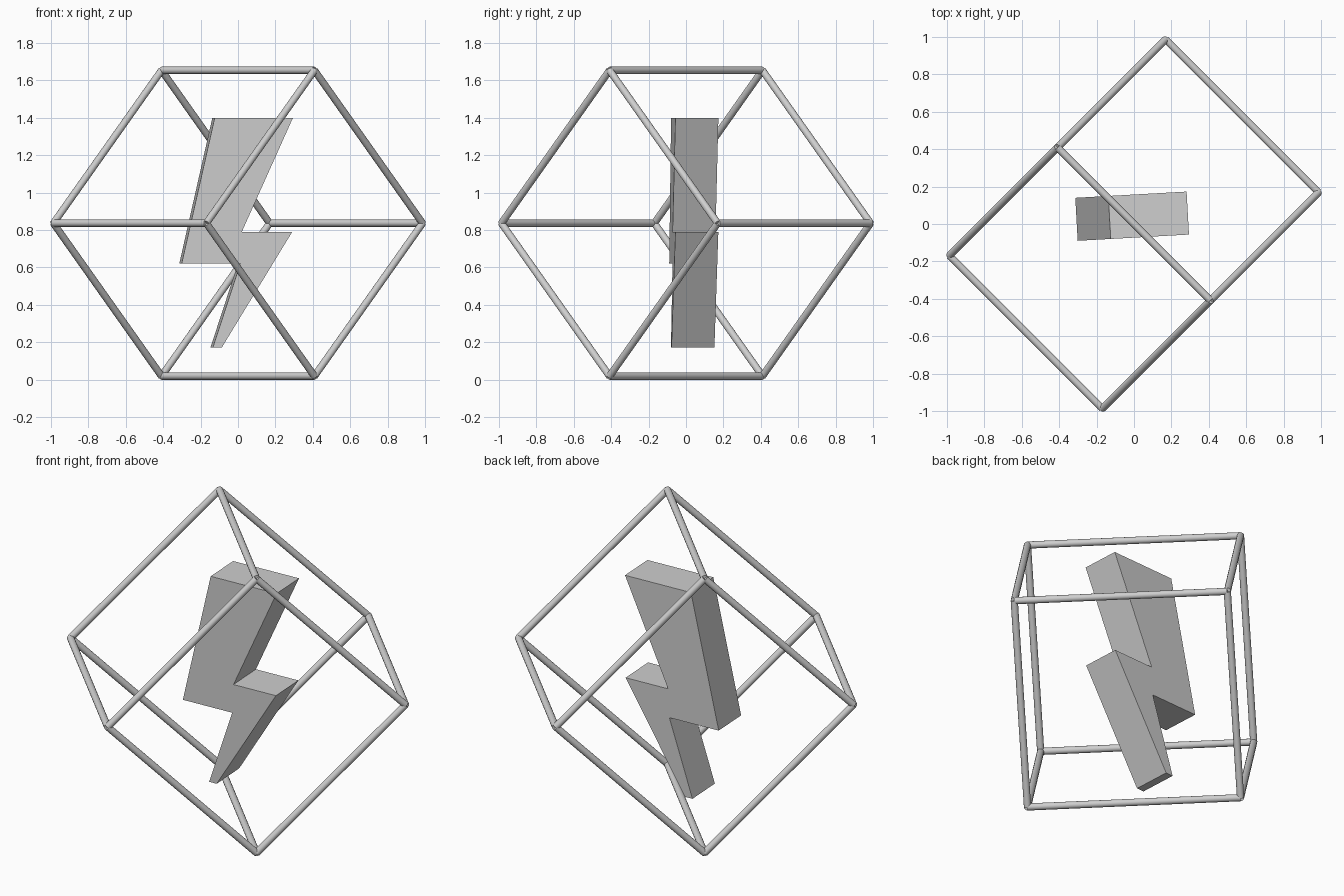
import bpy, bmesh, math
from mathutils import Vector, Matrix

cube = bpy.data.objects.get("Cube")
if cube:
    bpy.data.objects.remove(cube, do_unlink=True)

# One grey for everything
grey = bpy.data.materials.new("light grey")
grey.use_nodes = True
colour = (0.62, 0.62, 0.62, 1)
grey.diffuse_color = colour
grey.node_tree.nodes["Principled BSDF"].inputs["Base Color"].default_value = colour


def make_object(name, bm):
    bmesh.ops.recalc_face_normals(bm, faces=bm.faces)
    mesh = bpy.data.meshes.new(name)
    bm.to_mesh(mesh)
    bm.free()
    mesh.materials.append(grey)
    obj = bpy.data.objects.new(name, mesh)
    bpy.context.collection.objects.link(obj)
    return obj


# Frame: twelve round bars along the edges of a cube balanced on one edge
HALF, RADIUS, MID_Z = 0.578, 0.0195, 0.836
axis_u = Vector((1, -1, 0)).normalized()
axis_v = Vector((1, 1, 0)).normalized()
up = Vector((0, 0, 1))
axes = [axis_u, (axis_v + up).normalized(), (axis_v - up).normalized()]

for i, along in enumerate(axes):
    side_a, side_b = axes[(i + 1) % 3], axes[(i + 2) % 3]
    for j, (sa, sb) in enumerate([(-1, -1), (-1, 1), (1, -1), (1, 1)]):
        bm = bmesh.new()
        centre = up * MID_Z + (side_a * sa + side_b * sb) * HALF
        turn = up.rotation_difference(along).to_matrix().to_4x4()
        bmesh.ops.create_cone(bm, cap_ends=True, segments=16, radius1=RADIUS,
                              radius2=RADIUS, depth=2 * HALF,
                              matrix=Matrix.Translation(centre) @ turn)
        bar = make_object(f"frame_bar_{i * 4 + j + 1}", bm)
        bpy.ops.object.select_all(action='DESELECT')
        bar.select_set(True)
        bpy.context.view_layer.objects.active = bar
        bpy.ops.object.shade_smooth_by_angle(angle=math.radians(35))

# Lightning bolt: flat outline pushed back along y, turned slightly
outline = [(-0.125, 1.40), (-0.302, 0.62), (0.012, 0.62), (-0.135, 0.172),
           (-0.087, 0.172), (0.29, 0.79), (0.02, 0.79), (0.294, 1.40)]
DEPTH = 0.23
bm = bmesh.new()
face = bm.faces.new([bm.verts.new((x, -DEPTH / 2, z)) for x, z in outline])
back = bmesh.ops.extrude_face_region(bm, geom=[face], use_keep_orig=True)
bmesh.ops.translate(bm, vec=(0, DEPTH, 0),
                    verts=[g for g in back["geom"] if isinstance(g, bmesh.types.BMVert)])
bolt = make_object("lightning_bolt", bm)
bolt.location = (-0.006, 0.042, 0)
bolt.rotation_euler.z = math.radians(3.2)
